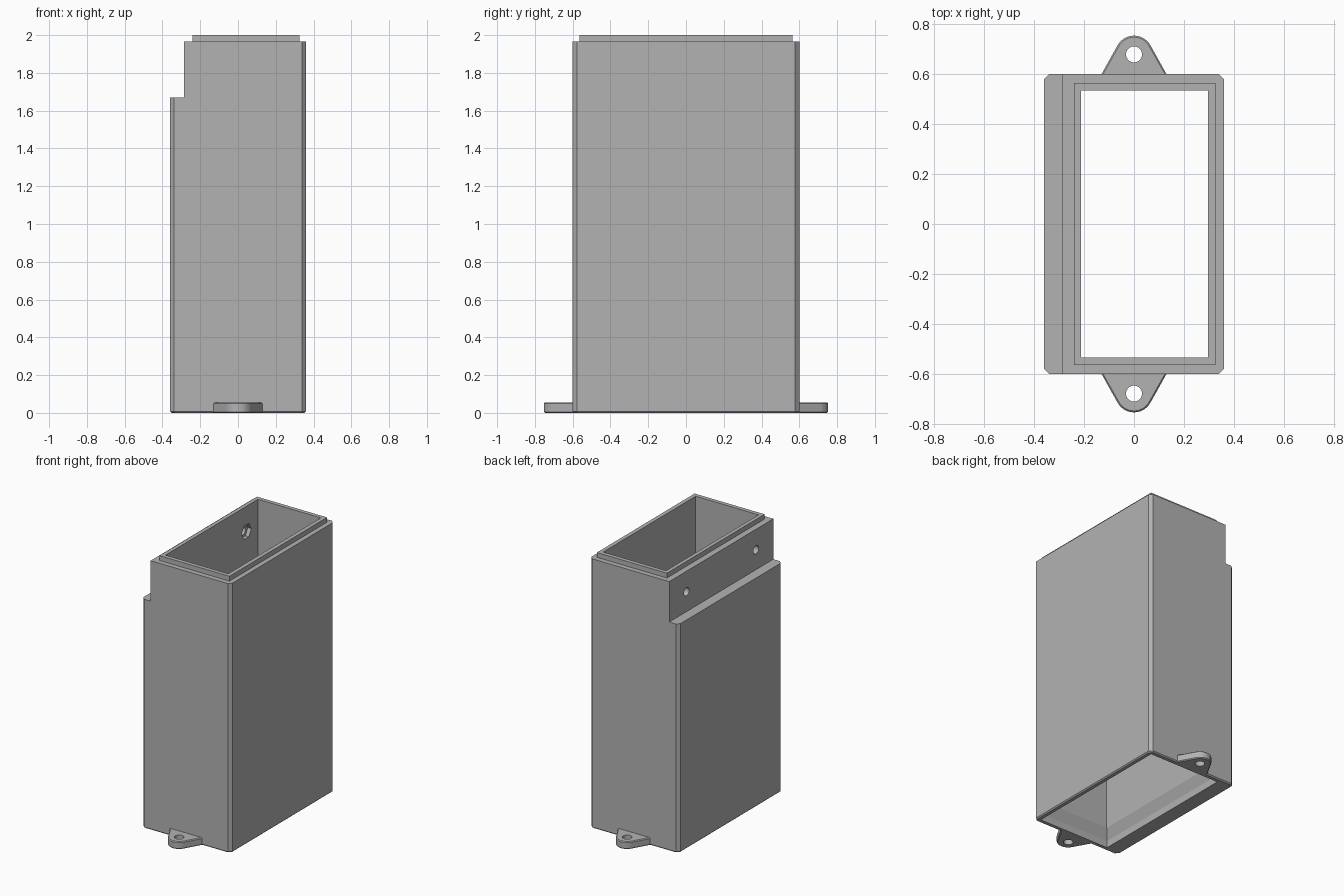
import bpy
import bmesh
from math import cos, sin, radians, pi
from mathutils import Matrix

default = bpy.data.objects.get("Cube")
if default:
    bpy.data.objects.remove(default, do_unlink=True)

grey = bpy.data.materials.new("plain grey")
grey.use_nodes = True
shade = (0.45, 0.45, 0.45, 1)
grey.diffuse_color = shade
grey.node_tree.nodes["Principled BSDF"].inputs["Base Color"].default_value = shade


def make(name, bm):
    bmesh.ops.recalc_face_normals(bm, faces=bm.faces)
    mesh = bpy.data.meshes.new(name)
    bm.to_mesh(mesh)
    bm.free()
    mesh.materials.append(grey)
    obj = bpy.data.objects.new(name, mesh)
    bpy.context.collection.objects.link(obj)
    return obj


def loft(name, rings):
    """Closed solid through rings of equal point count."""
    bm = bmesh.new()
    loops = [[bm.verts.new(p) for p in ring] for ring in rings]
    n = len(loops[0])
    for a, b in zip(loops, loops[1:]):
        for i in range(n):
            bm.faces.new((a[i], a[(i + 1) % n], b[(i + 1) % n], b[i]))
    bm.faces.new(loops[0])
    bm.faces.new(loops[-1])
    return make(name, bm)


def rect(x0, x1, y, z):
    return [(x0, -y, z), (x1, -y, z), (x1, y, z), (x0, y, z)]


def cylinder(name, centre, radius, depth, sides, axis):
    bm = bmesh.new()
    turn = Matrix.Rotation(pi / 2, 4, "Y") if axis == "X" else Matrix()
    bmesh.ops.create_cone(bm, cap_ends=True, segments=sides, radius1=radius,
                          radius2=radius, depth=depth,
                          matrix=Matrix.Translation(centre) @ turn)
    return make(name, bm)


def combine(obj, other, operation):
    mod = obj.modifiers.new(operation.lower(), "BOOLEAN")
    mod.operation = operation
    mod.solver = "EXACT"
    mod.object = other
    bpy.context.view_layer.update()
    graph = bpy.context.evaluated_depsgraph_get()
    result = bpy.data.meshes.new_from_object(obj.evaluated_get(graph))
    obj.modifiers.clear()
    obj.data = result
    bpy.data.objects.remove(other, do_unlink=True)


# Outer shell with chamfered corners and a fine bottom chamfer
def octagon(inset, z):
    x, y, c = 0.36 - inset, 0.6 - inset, 0.022
    return [(x - c, -y, z), (x, c - y, z), (x, y - c, z), (x - c, y, z),
            (c - x, y, z), (-x, y - c, z), (-x, c - y, z), (c - x, -y, z)]


case = loft("case", [octagon(0.008, 0), octagon(0, 0.008), octagon(0, 1.965)])

# Shoulder step, then the raised stacking lip
combine(case, loft("step_cutter", [rect(-0.5, -0.285, 0.8, 1.67),
                                   rect(-0.5, -0.285, 0.8, 2.2)]), "DIFFERENCE")
combine(case, loft("lip", [rect(-0.24, 0.325, 0.563, 1.9),
                           rect(-0.24, 0.325, 0.563, 2.0)]), "UNION")

# Through cavity: socket at the bottom tapering to the inner walls
combine(case, loft("cavity_cutter", [
    rect(-0.243, 0.328, 0.567, -0.1), rect(-0.243, 0.328, 0.567, 0.05),
    rect(-0.212, 0.295, 0.533, 0.125), rect(-0.212, 0.295, 0.533, 2.2)]), "DIFFERENCE")

# Screw holes in the shoulder wall with hexagonal nut pockets inside
for y in (-0.4, 0.4):
    combine(case, cylinder("screw_cutter", (-0.25, y, 1.815), 0.03, 0.2, 24, "X"), "DIFFERENCE")
    combine(case, cylinder("nut_cutter", (-0.205, y, 1.815), 0.056, 0.07, 6, "X"), "DIFFERENCE")


# Mounting tabs with a rounded tip and a fine top chamfer
def tab_ring(side, inset, z):
    r = 0.075 - inset
    pts = [(0.135 - inset, 0.59)]
    pts += [(r * cos(radians(a)), 0.678 + r * sin(radians(a))) for a in range(30, 151, 10)]
    pts += [(inset - 0.135, 0.59)]
    return [(x, side * y, z) for x, y in pts]


for name, side in (("front_tab", -1), ("back_tab", 1)):
    tab = loft(name, [tab_ring(side, 0.006, 0), tab_ring(side, 0, 0.006),
                      tab_ring(side, 0, 0.049), tab_ring(side, 0.006, 0.055)])
    combine(tab, cylinder("tab_hole_cutter", (0, side * 0.678, 0), 0.032, 0.3, 32, "Z"), "DIFFERENCE")
